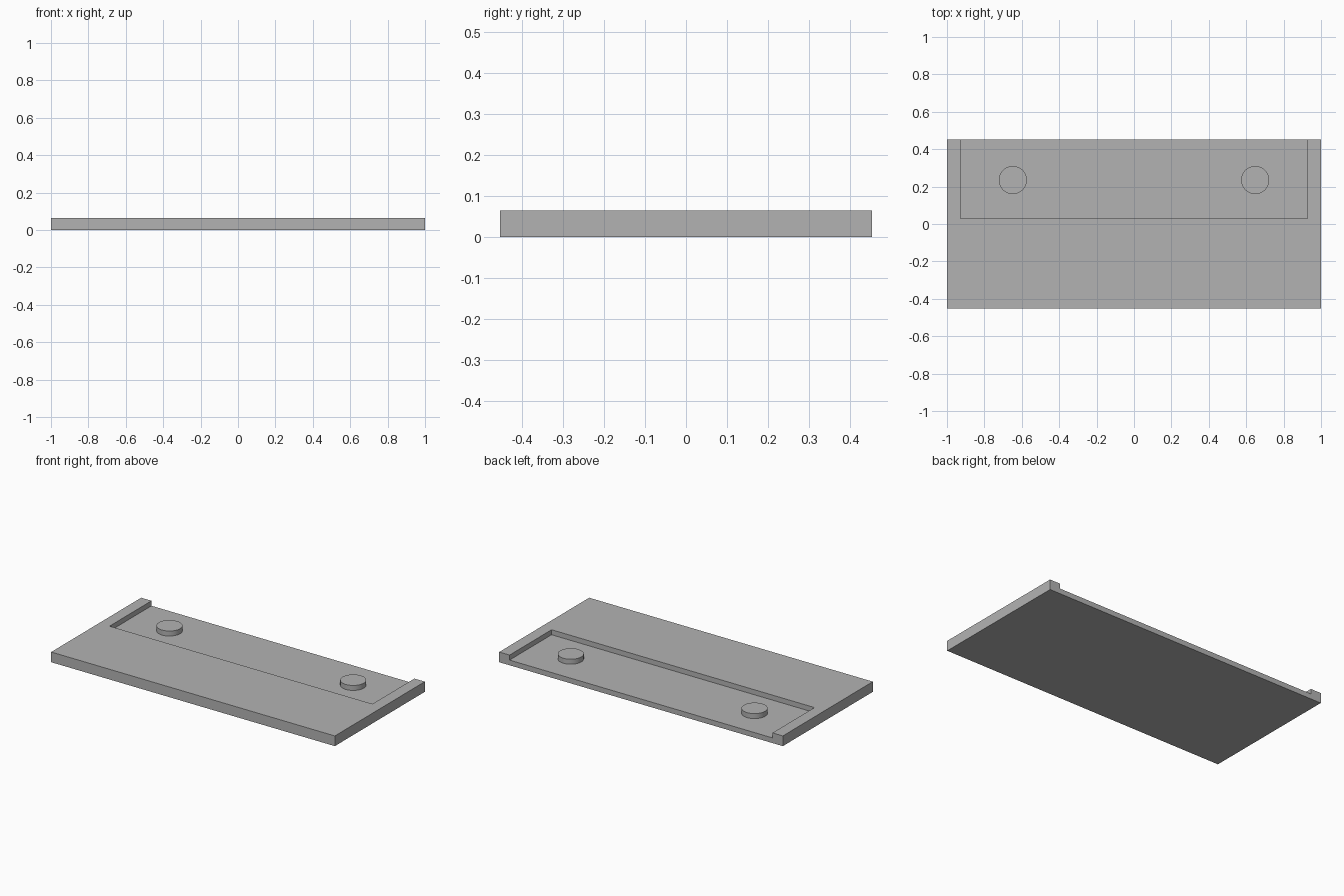
import bpy
import math

cube = bpy.data.objects.get("Cube")
if cube:
    bpy.data.objects.remove(cube, do_unlink=True)

WIDTH, DEPTH, HEIGHT = 2.0, 0.906, 0.065
FLOOR = 0.033            # height of the recess floor
RECESS_HALF = 0.927      # half width of the recess
RECESS_FRONT = 0.03

grey = bpy.data.materials.new("plain_grey")
grey.use_nodes = True
colour = (0.45, 0.45, 0.45, 1)
grey.diffuse_color = colour
grey.node_tree.nodes["Principled BSDF"].inputs["Base Color"].default_value = colour


def box(name, low, high):
    centre = [(a + b) / 2 for a, b in zip(low, high)]
    bpy.ops.mesh.primitive_cube_add(size=1, location=centre)
    ob = bpy.context.object
    ob.name = name
    ob.scale = [b - a for a, b in zip(low, high)]
    bpy.ops.object.transform_apply(location=True, rotation=False, scale=True)
    ob.data.materials.append(grey)
    return ob


# Base plate with a shallow recess open at the back edge
plate = box("base_plate", (-WIDTH / 2, -DEPTH / 2, 0), (WIDTH / 2, DEPTH / 2, HEIGHT))
cutter = box("recess_cutter", (-RECESS_HALF, RECESS_FRONT, FLOOR),
             (RECESS_HALF, DEPTH, HEIGHT * 2))
cut = plate.modifiers.new("recess", "BOOLEAN")
cut.operation = "DIFFERENCE"
cut.solver = "EXACT"
cut.object = cutter
bpy.context.view_layer.objects.active = plate
bpy.ops.object.modifier_apply(modifier=cut.name)
bpy.data.objects.remove(cutter, do_unlink=True)

# Round pegs standing on the recess floor, level with the plate top
for side, name in ((1, "left_peg"), (-1, "right_peg")):
    bpy.ops.mesh.primitive_cylinder_add(
        vertices=64, radius=0.075, depth=HEIGHT - FLOOR,
        location=(side * 0.648, 0.235, (HEIGHT + FLOOR) / 2))
    peg = bpy.context.object
    peg.name = name
    peg.data.materials.append(grey)
    bpy.ops.object.shade_smooth_by_angle(angle=math.radians(30))
